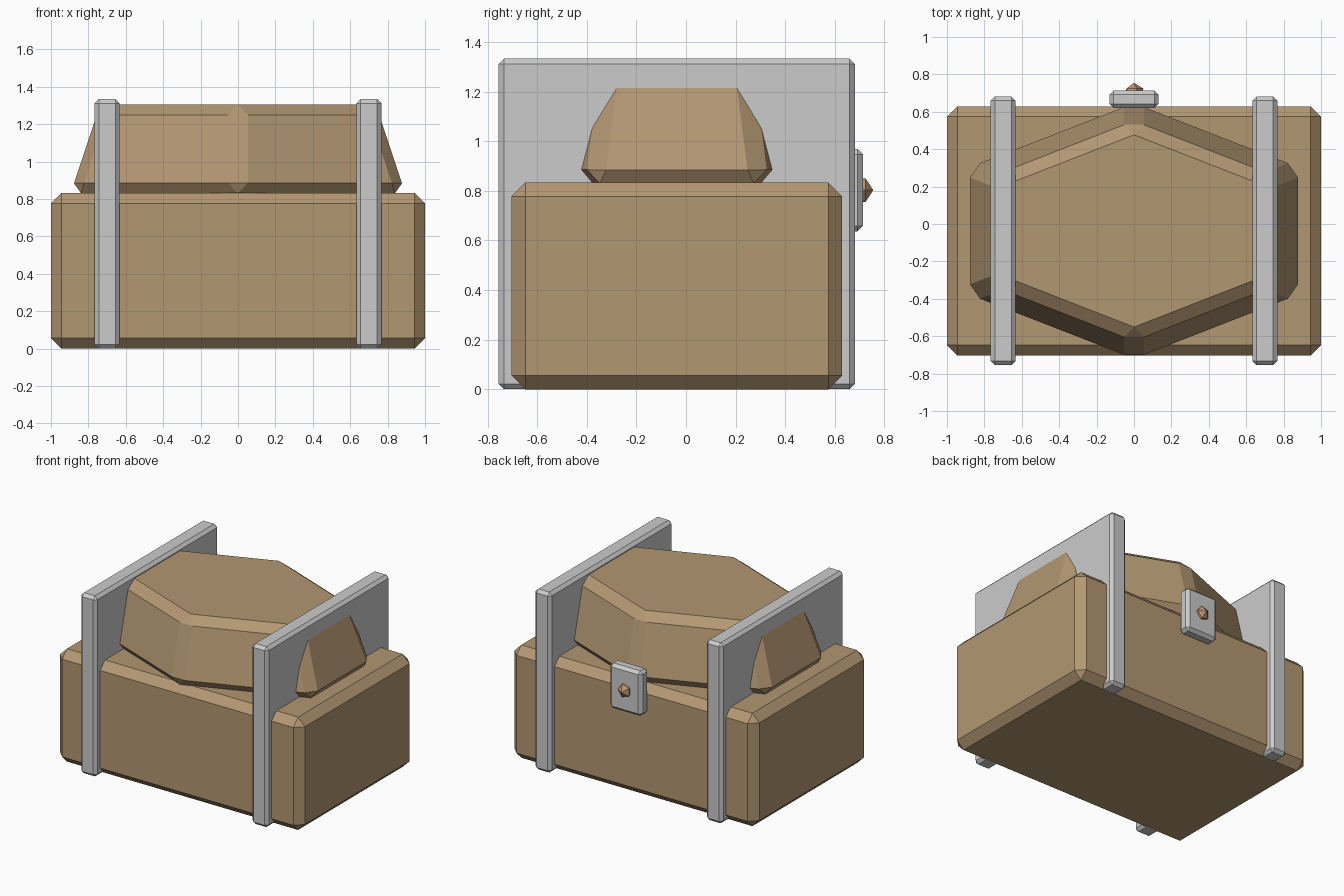
import bpy, bmesh
from math import sin, cos, pi

if "Cube" in bpy.data.objects:
    bpy.data.objects.remove(bpy.data.objects["Cube"])


def material(name, rgb):
    m = bpy.data.materials.new(name)
    m.diffuse_color = (*rgb, 1)
    m.use_nodes = True
    m.node_tree.nodes["Principled BSDF"].inputs["Base Color"].default_value = m.diffuse_color
    return m


wood = material("wood", (0.45, 0.31, 0.17))
copper = material("copper", (0.52, 0.31, 0.17))
CY = -0.037  # chest centre line in y


def finish(name, bm, bevel=0, mat=None):
    bmesh.ops.recalc_face_normals(bm, faces=bm.faces)
    if bevel:
        bmesh.ops.bevel(bm, geom=bm.edges[:], offset=bevel, offset_type='OFFSET',
                        segments=1, profile=0.5, affect='EDGES')
    me = bpy.data.meshes.new(name)
    bm.to_mesh(me)
    bm.free()
    ob = bpy.data.objects.new(name, me)
    bpy.context.collection.objects.link(ob)
    if mat:
        me.materials.append(mat)
    return ob


def box(name, centre, size, bevel, mat=None):
    bm = bmesh.new()
    bmesh.ops.create_cube(bm, size=1)
    for v in bm.verts:
        v.co = [c + s * k for c, s, k in zip(centre, size, v.co)]
    return finish(name, bm, bevel, mat)


# Chest body
box("chest_body", (0, CY, 0.4167), (2, 1.333, 0.8333), 0.056, wood)

# Lid: tapered, stretched hexagon with corners facing front and back
bm = bmesh.new()
rings = []
for z, half_x, half_y in ((0.831, 0.895, 0.697), (1.305, 0.736, 0.574)):
    rings.append([bm.verts.new((half_x * cos(pi / 6 + k * pi / 3) / cos(pi / 6),
                                CY + half_y * sin(pi / 6 + k * pi / 3), z))
                  for k in range(6)])
low, high = rings
bm.faces.new(low[::-1])
bm.faces.new(high)
for k in range(6):
    n = (k + 1) % 6
    bm.faces.new((low[k], low[n], high[n], high[k]))
finish("lid", bm, 0.056, wood)

# Metal bands, left and right
for side, x in (("left", -0.7), ("right", 0.7)):
    box(side + "_band", (x, CY, 0.667), (0.133, 1.436, 1.333), 0.022)

# Latch plate on the back
box("latch_plate", (0, 0.667, 0.803), (0.262, 0.093, 0.333), 0.022)

# Faceted knob on the latch
bm = bmesh.new()
bmesh.ops.create_icosphere(bm, subdivisions=1, radius=0.056)
knob = finish("latch_knob", bm, 0, copper)
knob.rotation_euler.x = -pi / 2
knob.location = (0, 0.699, 0.803)
